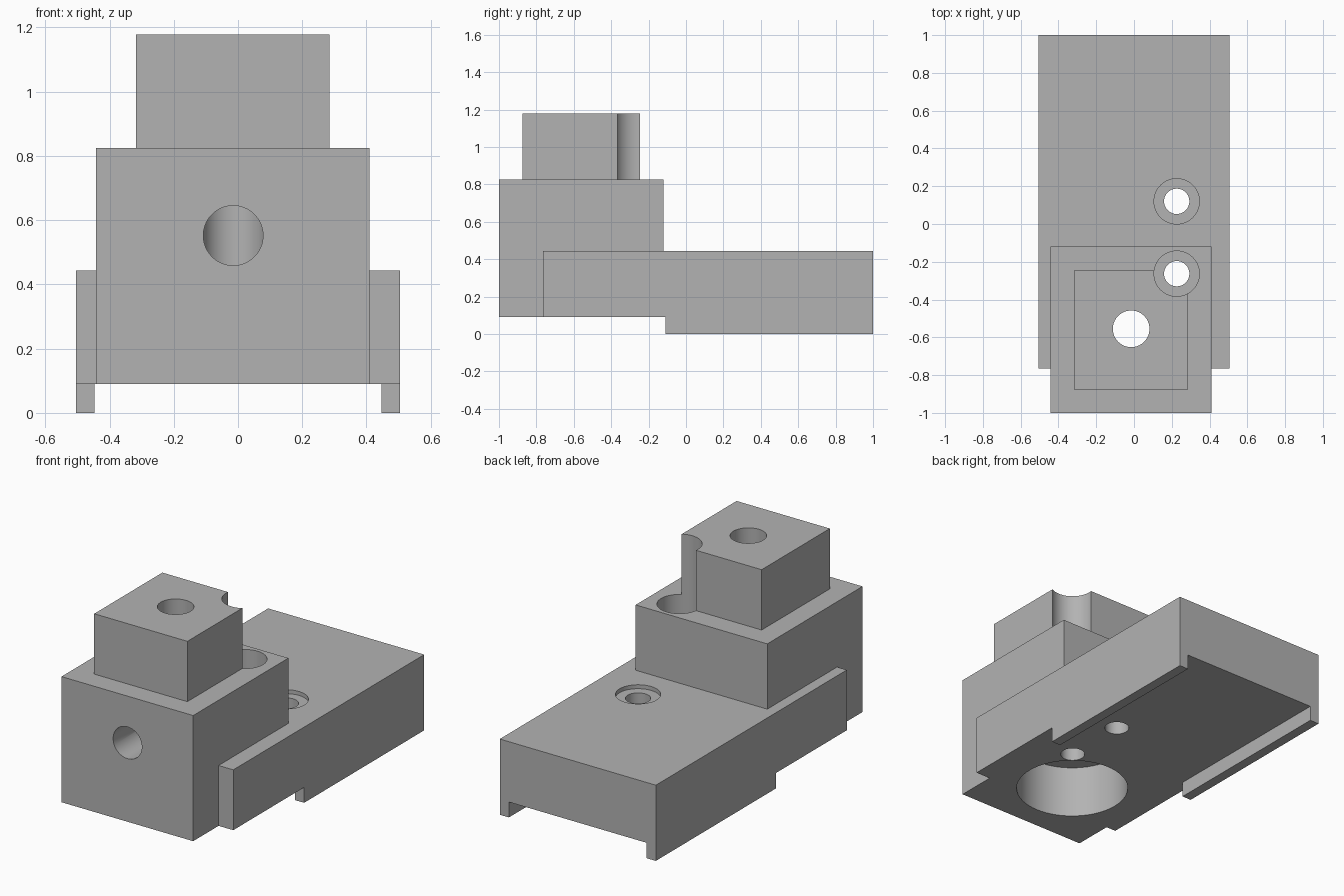
import bpy
import math

if "Cube" in bpy.data.objects:
    bpy.data.objects.remove(bpy.data.objects["Cube"], do_unlink=True)

grey = bpy.data.materials.new("machined_grey")
grey.use_nodes = True
colour = (0.45, 0.45, 0.45, 1)
grey.diffuse_color = colour
grey.node_tree.nodes["Principled BSDF"].inputs["Base Color"].default_value = colour


def box(name, low, high):
    centre = [(a + b) / 2 for a, b in zip(low, high)]
    bpy.ops.mesh.primitive_cube_add(size=1, location=centre)
    ob = bpy.context.object
    ob.name = name
    ob.scale = [b - a for a, b in zip(low, high)]
    bpy.ops.object.transform_apply(location=True, rotation=True, scale=True)
    ob.data.materials.append(grey)
    return ob


def vertical_bore(name, x, y, radius, z0, z1):
    bpy.ops.mesh.primitive_cylinder_add(
        vertices=64, radius=radius, depth=z1 - z0, location=(x, y, (z0 + z1) / 2))
    ob = bpy.context.object
    ob.name = name
    ob.data.materials.append(grey)
    return ob


def combine(target, tool, operation):
    tool.hide_render = True
    mod = target.modifiers.new(tool.name, "BOOLEAN")
    mod.operation = operation
    mod.solver = "EXACT"
    mod.object = tool
    bpy.context.view_layer.objects.active = target
    bpy.ops.object.modifier_apply(modifier=mod.name)
    bpy.data.objects.remove(tool, do_unlink=True)


# Stepped solid: long base, clamp block, small upper block
body = box("stepped_mount_block", (-0.505, -0.765, 0), (0.505, 1, 0.443))
combine(body, box("clamp_block", (-0.442, -1, 0.05), (0.41, -0.12, 0.825)), "UNION")
combine(body, box("upper_block", (-0.318, -0.875, 0.7), (0.285, -0.245, 1.178)), "UNION")

# Underside: channel between the side rails, and the raised front
combine(body, box("channel", (-0.446, -1.2, -0.1), (0.446, 1.2, 0.09)), "DIFFERENCE")
combine(body, box("front_undercut", (-0.7, -1.2, -0.1), (0.7, -0.11, 0.09)), "DIFFERENCE")

# Main bore: wide pocket below, narrow hole up through the top
cx, cy = -0.015, -0.555
combine(body, vertical_bore("wide_pocket", cx, cy, 0.31, 0, 0.4), "DIFFERENCE")
combine(body, vertical_bore("main_hole", cx, cy, 0.097, 0.2, 1.3), "DIFFERENCE")

# Counterbored screw holes; the front one also notches the upper block
for y in (0.12, -0.263):
    combine(body, vertical_bore("screw_hole", 0.226, y, 0.067, 0, 0.6), "DIFFERENCE")
    combine(body, vertical_bore("counterbore", 0.226, y, 0.12, 0.42, 1.3), "DIFFERENCE")

# Round hole in the front face, meeting the main hole
bpy.ops.mesh.primitive_cylinder_add(
    vertices=64, radius=0.093, depth=0.65, location=(cx, cy - 0.325, 0.552),
    rotation=(math.pi / 2, 0, 0))
front_hole = bpy.context.object
front_hole.name = "front_hole"
front_hole.data.materials.append(grey)
combine(body, front_hole, "DIFFERENCE")

# Keep one material slot and shade the bores smooth
body.data.materials.clear()
body.data.materials.append(grey)
for face in body.data.polygons:
    face.material_index = 0
bpy.ops.object.select_all(action="DESELECT")
body.select_set(True)
bpy.context.view_layer.objects.active = body
bpy.ops.object.shade_smooth_by_angle(angle=math.radians(30))
